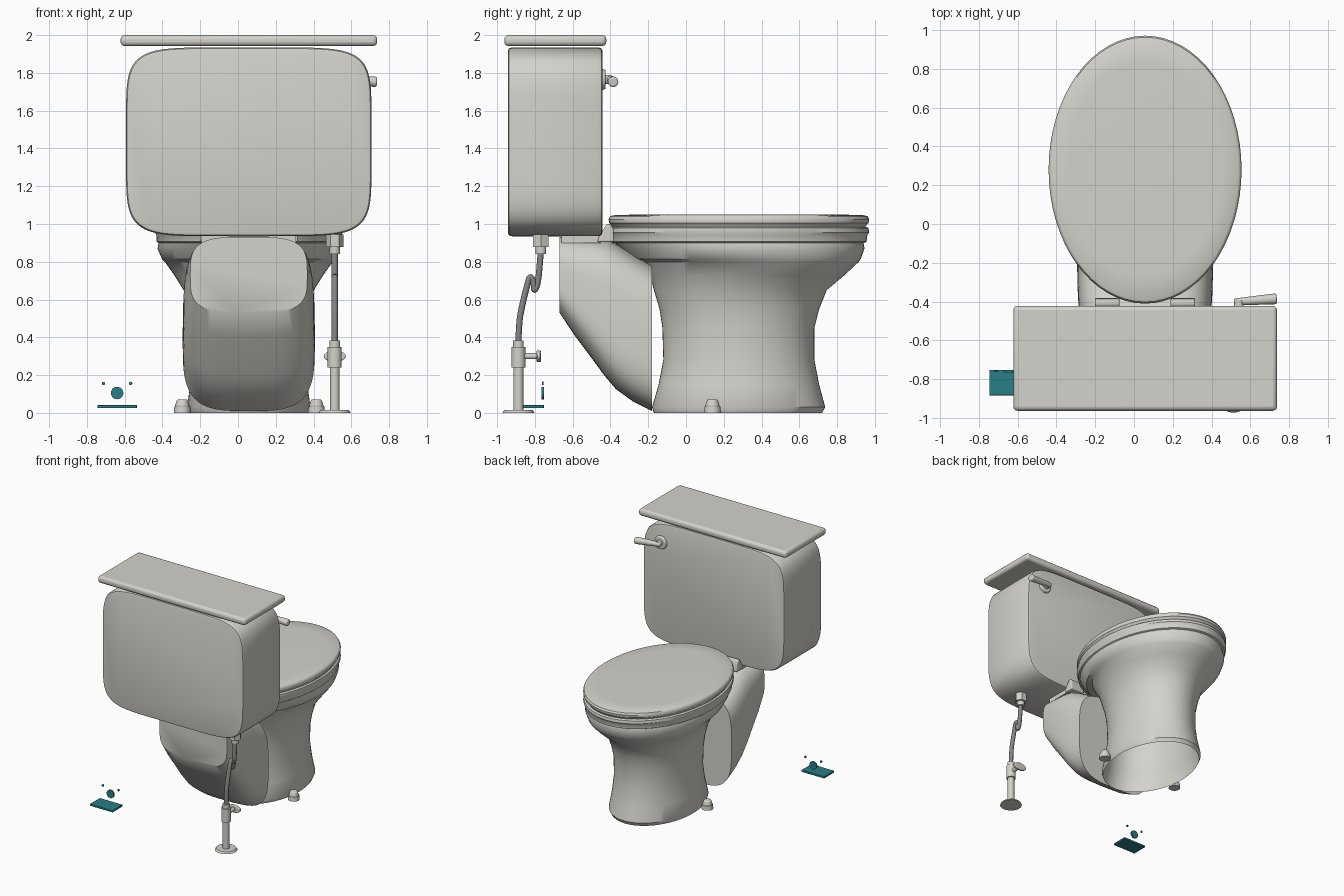
import bpy, bmesh, math
from mathutils import Vector

if "Cube" in bpy.data.objects:
    bpy.data.objects.remove(bpy.data.objects["Cube"])

CX = 0.057  # centre line of the fixture


def material(name, rgb):
    m = bpy.data.materials.new(name)
    m.diffuse_color = (*rgb, 1)
    m.use_nodes = True
    m.node_tree.nodes["Principled BSDF"].inputs["Base Color"].default_value = m.diffuse_color
    return m


PORCELAIN = material("warm_white", (0.66, 0.645, 0.60))
STEEL = material("grey_metal", (0.24, 0.24, 0.245))
TEAL = material("teal", (0.021, 0.21, 0.245))


def finish(name, bm, mat, bevel=0, angle=35):
    bmesh.ops.recalc_face_normals(bm, faces=bm.faces)
    me = bpy.data.meshes.new(name)
    bm.to_mesh(me)
    bm.free()
    ob = bpy.data.objects.new(name, me)
    bpy.context.collection.objects.link(ob)
    me.materials.append(mat)
    bpy.ops.object.select_all(action='DESELECT')
    ob.select_set(True)
    bpy.context.view_layer.objects.active = ob
    if bevel:
        b = ob.modifiers.new("bevel", 'BEVEL')
        b.width, b.segments, b.limit_method = bevel, 3, 'ANGLE'
        b.angle_limit = math.radians(40)
    bpy.ops.object.shade_smooth_by_angle(angle=math.radians(angle))
    return ob


def loft(name, rings, mat, caps=(True, True), bevel=0, angle=35):
    """Skin a list of point rings with equal counts."""
    bm = bmesh.new()
    vs = [[bm.verts.new(p) for p in r] for r in rings]
    n = len(vs[0])
    for a, b in zip(vs, vs[1:]):
        for i in range(n):
            bm.faces.new((a[i], a[(i + 1) % n], b[(i + 1) % n], b[i]))
    if caps[0]:
        bm.faces.new(vs[0])
    if caps[1]:
        bm.faces.new(vs[-1])
    return finish(name, bm, mat, bevel, angle)


def oval(z, rx, y0, y1, n=64):
    yc, ry = (y0 + y1) / 2, (y1 - y0) / 2
    return [(CX + rx * math.cos(t), yc + ry * math.sin(t), z)
            for t in (2 * math.pi * i / n for i in range(n))]


def scaled_oval(z, k):
    return oval(z, 0.497 * k, 0.28 - 0.69 * k, 0.28 + 0.69 * k)


def squircle(y, hw, z0, z1, power, n=64):
    """Rounded rectangle in the xz plane."""
    pts = []
    for i in range(n):
        t = 2 * math.pi * i / n
        c, s = math.cos(t), math.sin(t)
        pts.append((CX + hw * math.copysign(abs(c) ** (2 / power), c), y,
                    (z0 + z1) / 2 + (z1 - z0) / 2 * math.copysign(abs(s) ** (2 / power), s)))
    return pts


def box(name, lo, hi, mat, bevel=0):
    bm = bmesh.new()
    bmesh.ops.create_cube(bm, size=1)
    lo, hi = Vector(lo), Vector(hi)
    for v in bm.verts:
        v.co = (lo + hi) / 2 + v.co * (hi - lo)
    return finish(name, bm, mat, bevel)


def rod(name, a, b, r1, r2, mat, sides=24, bevel=0):
    a, b = Vector(a), Vector(b)
    q = (b - a).to_track_quat('Z', 'Y')
    rings = [[p + q @ Vector((r * math.cos(2 * math.pi * i / sides),
                              r * math.sin(2 * math.pi * i / sides), 0))
              for i in range(sides)] for p, r in ((a, r1), (b, r2))]
    return loft(name, rings, mat, bevel=bevel)


# Pedestal and bowl, open underneath
profile = [(0, .315, -.17, .72), (.03, .327, -.18, .737), (.15, .31, -.145, .705),
           (.28, .30, -.12, .68), (.45, .305, -.125, .68), (.55, .32, -.14, .705),
           (.65, .345, -.17, .745), (.73, .395, -.19, .84), (.80, .445, -.23, .915),
           (.815, .46, -.30, .925), (.87, .483, -.35, .945), (.90, .478, -.375, .94)]
loft("pedestal_bowl", [oval(*p) for p in profile], PORCELAIN, caps=(False, True))

# Seat and closed seat lid
loft("seat", [scaled_oval(z, k) for z, k in
              [(.90, .96), (.907, .98), (.94, .985), (.955, 1), (.978, .995), (.985, .975)]], PORCELAIN)
loft("seat_lid", [scaled_oval(z, k) for z, k in
                  [(.985, .97), (1.0, .985), (1.005, .995), (1.025, 1), (1.04, .988),
                   (1.046, .97), (1.05, .8)]], PORCELAIN)

# Trapway behind the bowl
trap = [(-.67, .31, .53, .932), (-.59, .325, .41, .93), (-.50, .335, .29, .927),
        (-.43, .342, .195, .92), (-.37, .346, .125, .895), (-.28, .349, .06, .84),
        (-.18, .35, .01, .78)]
loft("trapway", [squircle(y, w, a, b, 3.6) for y, w, a, b in trap], PORCELAIN)
box("tank_gasket", (CX - .25, -.66, .90), (CX + .25, -.45, .945), PORCELAIN)

# Hinges
hinge = [(-.47, .905), (-.38, .905), (-.385, .975), (-.40, 1.0), (-.42, .998), (-.46, .935)]
for side in (-1, 1):
    xc = CX + side * .195
    loft("seat_hinge", [[(x, y, z) for y, z in hinge] for x in (xc - .063, xc + .063)],
         PORCELAIN, bevel=.008)

# Tank and its lid
tank = [(-.942, -.018), (-.938, -.006), (-.922, 0), (-.463, 0), (-.447, -.006), (-.443, -.018)]
loft("tank", [squircle(y, .65 + d, .935 - d, 1.935 + d, 6, 96) for y, d in tank], PORCELAIN)
box("tank_lid", (-.622, -.962, 1.942), (.737, -.422, 2.0), PORCELAIN, bevel=.022)

# Flush lever
rod("lever_escutcheon", (.54, -.45, 1.765), (.54, -.425, 1.765), .057, .05, PORCELAIN, bevel=.006)
rod("lever_shaft", (.54, -.43, 1.765), (.54, -.395, 1.765), .025, .025, PORCELAIN)
rod("lever_handle", (.515, -.402, 1.768), (.735, -.385, 1.752), .018, .028, PORCELAIN, bevel=.01)

# Floor bolt caps
for x in (-.295, .415):
    rod("bolt_cap_skirt", (x, .14, 0), (x, .14, .035), .045, .042, PORCELAIN)
    rod("bolt_cap", (x, .14, .03), (x, .14, .072), .04, .028, PORCELAIN, bevel=.01)

# Water supply valve
VX, VY = .512, -.887
for name, z0, z1, r1, r2 in [("valve_flange", 0, .015, .085, .075), ("valve_stem", .01, .26, .026, .026),
                             ("valve_body", .24, .35, .037, .037), ("valve_nut", .345, .382, .028, .028)]:
    rod(name, (VX, VY, z0), (VX, VY, z1), r1, r2, PORCELAIN)
rod("valve_spindle", (VX, VY, .30), (VX, -.785, .30), .016, .016, PORCELAIN)
knob = rod("valve_knob", (0, -.792, 0), (0, -.768, 0), .03, .03, PORCELAIN, bevel=.006)
knob.scale.x, knob.location = 1.95, (VX, 0, .30)

# Bent supply tube
cu = bpy.data.curves.new("supply_tube", 'CURVE')
cu.dimensions, cu.bevel_depth, cu.bevel_resolution = '3D', .017, 3
sp = cu.splines.new('NURBS')
path = [(-.887, .37), (-.885, .48), (-.865, .58), (-.84, .68), (-.825, .73), (-.805, .69),
        (-.805, .64), (-.785, .68), (-.775, .77), (-.768, .87)]
sp.points.add(len(path) - 1)
for p, (y, z) in zip(sp.points, path):
    p.co = (VX, y, z, 1)
sp.use_endpoint_u, sp.order_u, sp.resolution_u = True, 3, 6
tube = bpy.data.objects.new("supply_tube", cu)
bpy.context.collection.objects.link(tube)
cu.materials.append(STEEL)
bpy.ops.object.select_all(action='DESELECT')
tube.select_set(True)
bpy.context.view_layer.objects.active = tube
bpy.ops.object.convert(target='MESH')
bpy.ops.object.shade_smooth_by_angle(angle=math.radians(50))
rod("tank_lower_nut", (VX, -.768, .842), (VX, -.768, .90), .028, .028, PORCELAIN)
rod("tank_upper_nut", (VX, -.768, .877), (VX, -.768, .945), .047, .047, PORCELAIN, sides=6)

# Small teal floor plate with floating disc and pegs
box("teal_plate", (-.745, -.883, .025), (-.535, -.752, .042), TEAL, bevel=.004)
rod("teal_disc", (-.64, -.765, .105), (-.64, -.753, .105), .033, .033, TEAL)
for x in (-.712, -.568):
    rod("teal_peg", (x, -.762, .156), (x, -.754, .156), .009, .009, TEAL, sides=12)
